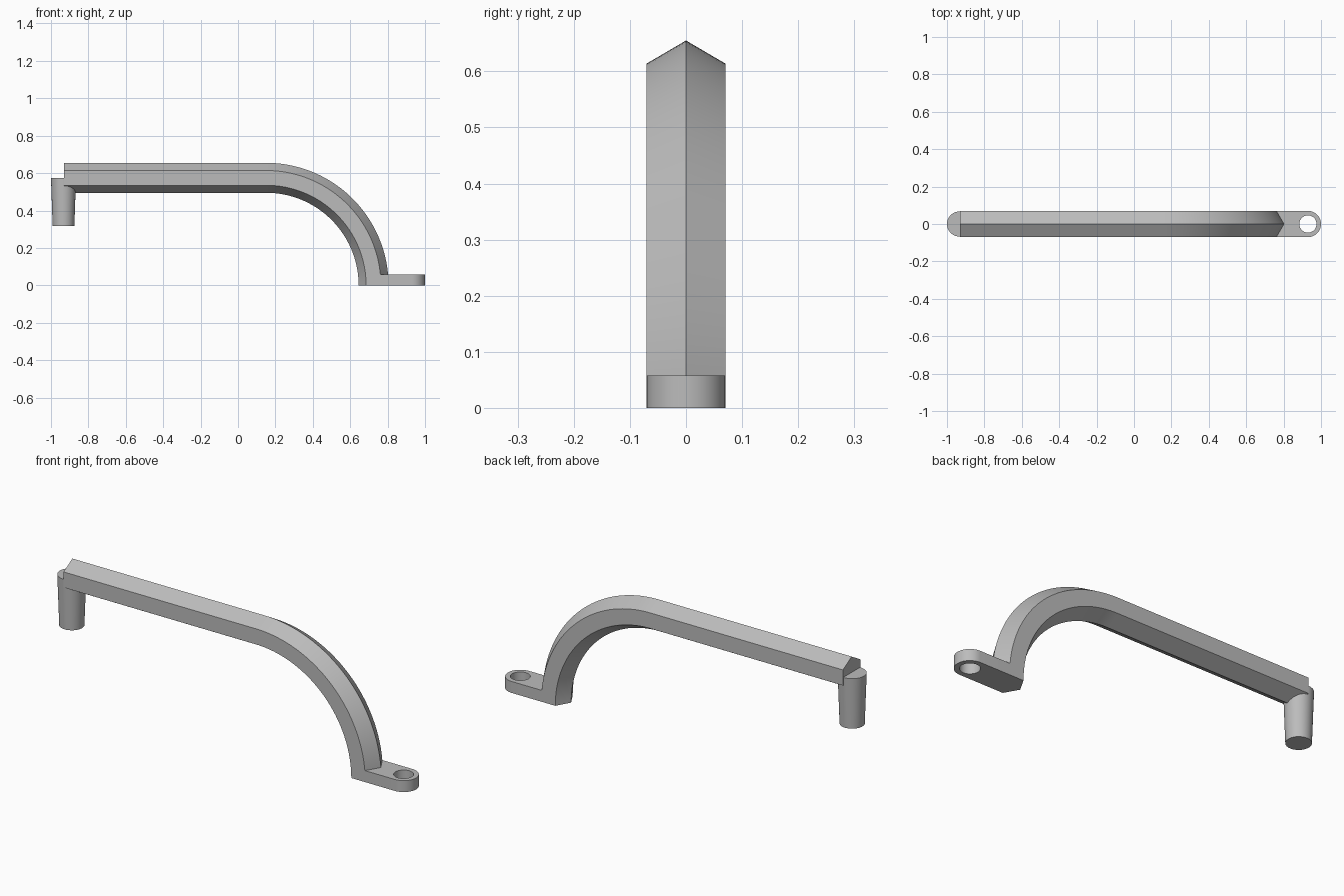
import bpy, bmesh
from math import sin, cos, pi, radians

cube = bpy.data.objects.get("Cube")
if cube:
    bpy.data.objects.remove(cube, do_unlink=True)

GREY = (0.5, 0.5, 0.5, 1)
grey = bpy.data.materials.new("plain grey")
grey.use_nodes = True
grey.diffuse_color = GREY
grey.node_tree.nodes["Principled BSDF"].inputs["Base Color"].default_value = GREY

HALF = 0.07          # half width of the bar and foot
BEND_X = 0.15        # centre of the bend, on the floor
BAR_END = -0.93
FOOT_H = 0.058
HOLE_X = 0.93


def finish(name, bm):
    bmesh.ops.recalc_face_normals(bm, faces=bm.faces)
    mesh = bpy.data.meshes.new(name)
    bm.to_mesh(mesh)
    bm.free()
    obj = bpy.data.objects.new(name, mesh)
    bpy.context.collection.objects.link(obj)
    mesh.materials.append(grey)
    bpy.ops.object.select_all(action='DESELECT')
    obj.select_set(True)
    bpy.context.view_layer.objects.active = obj
    bpy.ops.object.shade_smooth_by_angle(angle=radians(25))
    return obj


# Handle bar: hexagonal section (y, distance from bend centre) swept along the path
section = [(0, 0.655), (HALF, 0.614), (HALF, 0.535),
           (0, 0.495), (-HALF, 0.535), (-HALF, 0.614)]
STEPS = 48
stations = [(BAR_END, 0)] + [(BEND_X, i / STEPS * pi / 2) for i in range(STEPS + 1)]
bm = bmesh.new()
rings = [[bm.verts.new((x + r * sin(a), y, r * cos(a))) for y, r in section]
         for x, a in stations]
for one, two in zip(rings, rings[1:]):
    for i in range(len(section)):
        j = (i + 1) % len(section)
        bm.faces.new((one[i], one[j], two[j], two[i]))
bm.faces.new(rings[0])
bm.faces.new(rings[-1])
finish("handle_bar", bm)

# Mounting foot: rounded tab with a screw hole
bm = bmesh.new()
outline = [(0.755, -HALF)]
outline += [(HOLE_X + HALF * cos(a), HALF * sin(a))
            for a in (-pi / 2 + pi * i / 32 for i in range(33))]
outline += [(0.755, HALF)]
hole = [(HOLE_X + 0.046 * cos(a), 0.046 * sin(a))
        for a in (2 * pi * i / 48 for i in range(48))]
edges = []
for loop in (outline, hole):
    vs = [bm.verts.new((x, y, 0)) for x, y in loop]
    edges += [bm.edges.new((v, vs[i - 1])) for i, v in enumerate(vs)]
bmesh.ops.triangle_fill(bm, use_beauty=True, edges=edges, normal=(0, 0, 1))
top = bmesh.ops.extrude_face_region(bm, geom=bm.faces[:], use_keep_orig=True)
bmesh.ops.translate(bm, vec=(0, 0, FOOT_H),
                    verts=[g for g in top["geom"] if isinstance(g, bmesh.types.BMVert)])
finish("mounting_foot", bm)

# Tapered peg under the free end of the bar
bm = bmesh.new()
PEG_BOTTOM, PEG_TOP = 0.317, 0.575
bmesh.ops.create_cone(bm, cap_ends=True, segments=48, radius1=0.058, radius2=0.067,
                      depth=PEG_TOP - PEG_BOTTOM)
bmesh.ops.translate(bm, vec=(-0.933, 0, (PEG_TOP + PEG_BOTTOM) / 2), verts=bm.verts)
finish("end_peg", bm)
